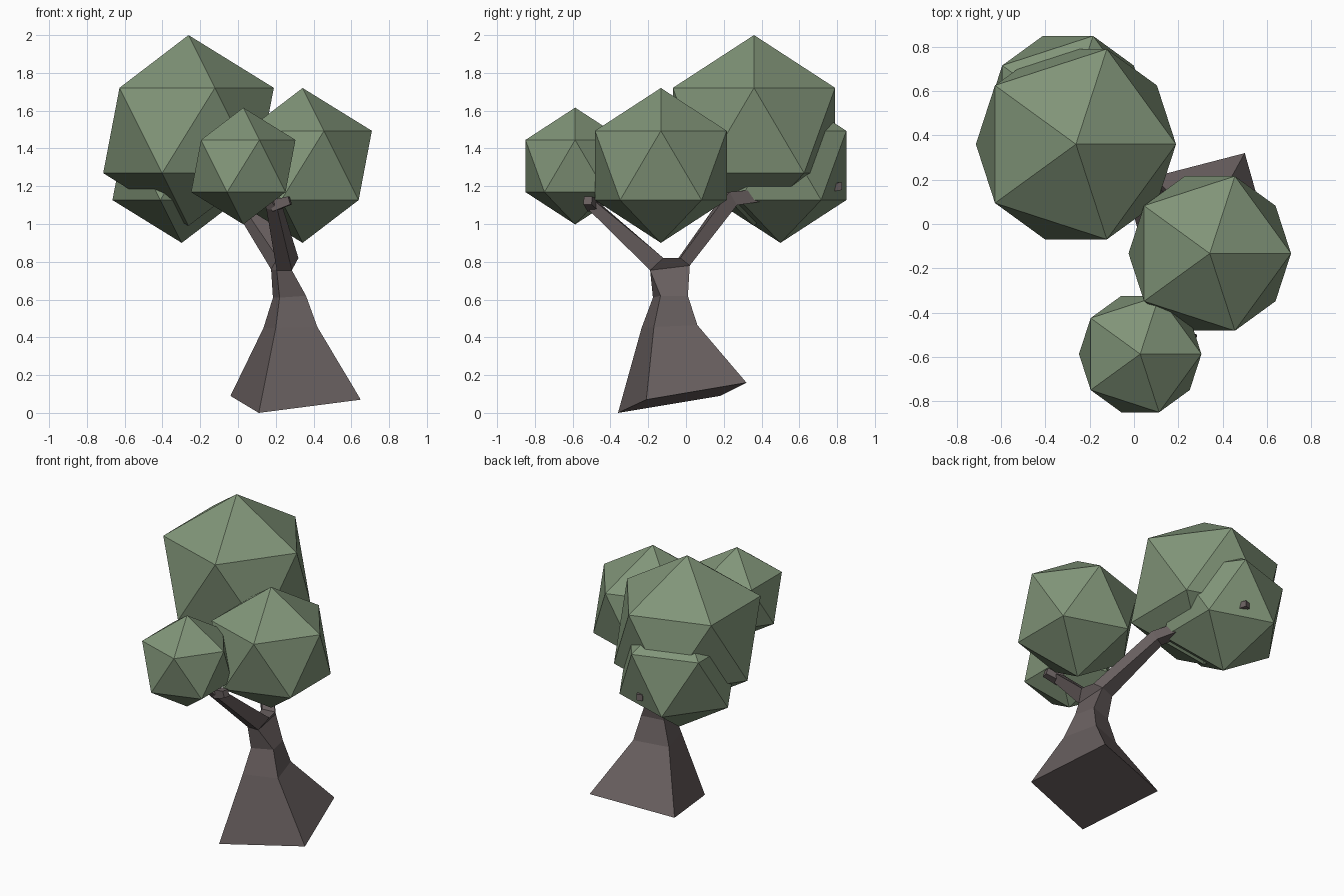
import bpy, bmesh
from mathutils import Vector

if "Cube" in bpy.data.objects:
    bpy.data.objects.remove(bpy.data.objects["Cube"])


def material(name, rgb):
    m = bpy.data.materials.new(name)
    m.diffuse_color = (*rgb, 1)
    m.use_nodes = True
    m.node_tree.nodes["Principled BSDF"].inputs["Base Color"].default_value = m.diffuse_color
    return m


LEAF = material("leaf_green", (0.22, 0.30, 0.19))
BARK = material("bark_brown", (0.14, 0.115, 0.115))


def finish(bm, name, mat):
    bmesh.ops.recalc_face_normals(bm, faces=bm.faces)
    mesh = bpy.data.meshes.new(name)
    bm.to_mesh(mesh)
    bm.free()
    mesh.materials.append(mat)
    obj = bpy.data.objects.new(name, mesh)
    bpy.context.collection.objects.link(obj)


def ring(bm, points):
    return [bm.verts.new(p) for p in points]


def bridge(bm, a, b):
    for i in range(4):
        j = (i + 1) % 4
        bm.faces.new((a[i], a[j], b[j], b[i]))


def square(center, direction, half):
    # square section facing along a direction, order: bottom-left, bottom-right, top-right, top-left
    d = Vector(direction).normalized()
    side = Vector((0, 0, 1)).cross(d).normalized()
    if side.x < 0:
        side = -side
    up = side.cross(d)
    if up.z < 0:
        up = -up
    c = Vector(center)
    return [c + half * (side * s + up * u) for s, u in ((-1, -1), (1, -1), (1, 1), (-1, 1))]


# Trunk: flared, tilted square rings
bm = bmesh.new()
base = ring(bm, [(0.11, -0.36, 0), (0.65, -0.21, 0.07), (0.50, 0.32, 0.16), (-0.04, 0.18, 0.09)])
flare = ring(bm, [(0.20, -0.235, 0.45), (0.42, -0.17, 0.455), (0.355, 0.06, 0.465), (0.135, -0.01, 0.45)])
neck = ring(bm, [(0.22, -0.175, 0.61), (0.36, -0.135, 0.62), (0.33, 0.01, 0.62), (0.185, -0.03, 0.61)])
bm.faces.new(base)
bridge(bm, base, flare)
bridge(bm, flare, neck)

# Fork: front and back branch openings joined by a small saddle
front = ring(bm, [(0.205, -0.19, 0.755), (0.285, -0.19, 0.755), (0.32, -0.12, 0.82), (0.225, -0.12, 0.82)])
back = ring(bm, [(0.175, 0.0, 0.76), (0.27, 0.02, 0.78), (0.30, -0.03, 0.82), (0.21, -0.04, 0.82)])
bm.faces.new((neck[0], neck[1], front[1], front[0]))
bm.faces.new((neck[2], neck[3], back[0], back[1]))
bm.faces.new((front[3], front[2], back[2], back[3]))
for n0, n1, k, t in ((1, 2, 1, 2), (0, 3, 0, 3)):
    bm.faces.new((neck[n0], neck[n1], back[k], front[k]))
    bm.faces.new((front[k], back[k], back[t], front[t]))

# Back branch: bends and pokes through the rear foliage
elbow = ring(bm, [(-0.03, 0.23, 1.10), (0.04, 0.27, 1.10), (0.05, 0.23, 1.17), (-0.02, 0.20, 1.16)])
tip = ring(bm, square((-0.225, 0.82, 1.20), (-0.2, 0.6, 0.03), 0.02))
bridge(bm, back, elbow)
bridge(bm, elbow, tip)
bm.faces.new(tip)

# Front branch: runs up into the small foliage
elbow = ring(bm, [(0.15, -0.52, 1.08), (0.21, -0.51, 1.07), (0.23, -0.47, 1.11), (0.17, -0.48, 1.13)])
tip = ring(bm, square((0.11, -0.57, 1.22), (-0.1, -0.15, 0.1), 0.02))
bridge(bm, front, elbow)
bridge(bm, elbow, tip)
bm.faces.new(tip)
finish(bm, "trunk_and_branches", BARK)

# Side twig beside the front branch
bm = bmesh.new()
a = ring(bm, square((0.18, -0.49, 1.095), (0.1, -0.02, 0.03), 0.03))
b = ring(bm, square((0.275, -0.52, 1.125), (0.1, -0.02, 0.03), 0.022))
bm.faces.new(a)
bridge(bm, a, b)
bm.faces.new(b)
finish(bm, "side_twig", BARK)

# Foliage: plain icosahedra
for name, center, radius in (
    ("foliage_large", (-0.262, 0.36, 1.495), 0.505),
    ("foliage_right", (0.342, -0.133, 1.31), 0.41),
    ("foliage_front", (0.028, -0.587, 1.307), 0.309),
    ("foliage_rear", (-0.298, 0.50, 1.31), 0.41),
):
    bm = bmesh.new()
    bmesh.ops.create_icosphere(bm, subdivisions=1, radius=radius)
    bmesh.ops.translate(bm, verts=bm.verts, vec=center)
    finish(bm, name, LEAF)
